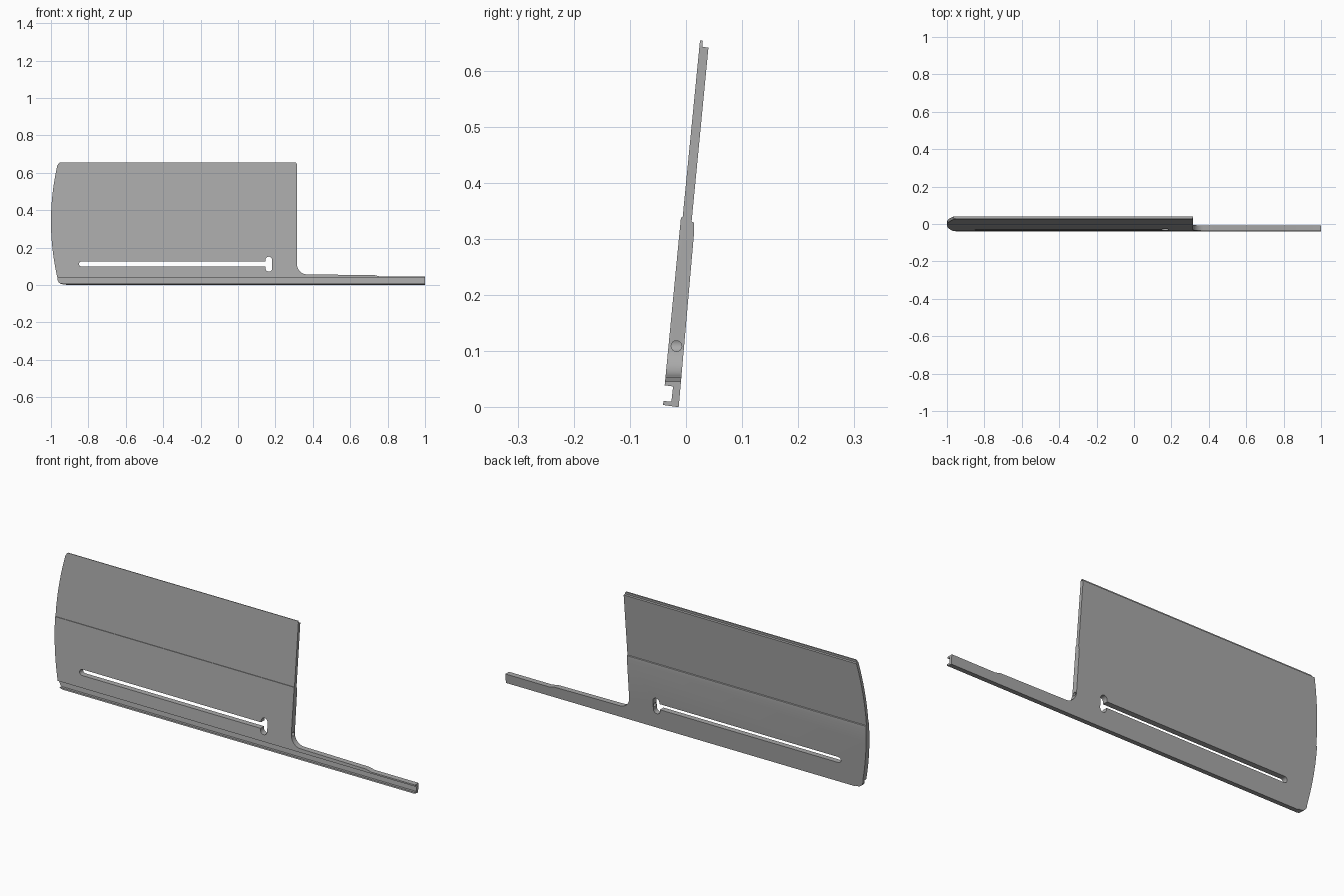
import bpy, bmesh, math
from mathutils import Vector

cube = bpy.data.objects.get("Cube")
if cube:
    bpy.data.objects.remove(cube, do_unlink=True)

mat = bpy.data.materials.new("plain grey")
mat.use_nodes = True
grey = (0.4, 0.4, 0.4, 1)
mat.diffuse_color = grey
mat.node_tree.nodes["Principled BSDF"].inputs["Base Color"].default_value = grey


def prism(name, points, axis, start, end):
    """Extrude a closed outline along x (points are y, z) or y (points are x, z)."""
    bm = bmesh.new()
    place = (lambda a, b: (start, a, b)) if axis == "x" else (lambda a, b: (a, start, b))
    face = bm.faces.new([bm.verts.new(place(a, b)) for a, b in points])
    new = bmesh.ops.extrude_face_region(bm, geom=[face])["geom"]
    move = Vector((end - start, 0, 0)) if axis == "x" else Vector((0, end - start, 0))
    bmesh.ops.translate(bm, vec=move, verts=[v for v in new if isinstance(v, bmesh.types.BMVert)])
    bmesh.ops.recalc_face_normals(bm, faces=bm.faces)
    mesh = bpy.data.meshes.new(name)
    bm.to_mesh(mesh)
    bm.free()
    obj = bpy.data.objects.new(name, mesh)
    bpy.context.collection.objects.link(obj)
    mesh.materials.append(mat)
    return obj


def arc(cx, cz, r, a0, a1, n=8):
    angles = [math.radians(a0 + (a1 - a0) * i / n) for i in range(n + 1)]
    return [(cx + r * math.cos(a), cz + r * math.sin(a)) for a in angles]


def stadium(x0, x1, z0, z1):
    """Rounded slot outline, along whichever side is longer."""
    if x1 - x0 > z1 - z0:
        r, c = (z1 - z0) / 2, (z0 + z1) / 2
        return arc(x1 - r, c, r, -90, 90) + arc(x0 + r, c, r, 90, 270)
    r, c = (x1 - x0) / 2, (x0 + x1) / 2
    return arc(c, z1 - r, r, 0, 180) + arc(c, z0 + r, r, 180, 360)


def cut(obj, tool, operation):
    mod = obj.modifiers.new("cut", "BOOLEAN")
    mod.operation, mod.solver, mod.object = operation, "EXACT", tool
    bpy.context.view_layer.objects.active = obj
    bpy.ops.object.modifier_apply(modifier=mod.name)
    bpy.data.objects.remove(tool, do_unlink=True)


# Leaning section with lower channel, thinner upper half and a rebated top edge
section = [(-.041, .004), (-.040, .011), (-.026, .010), (-.023, .037), (-.038, .039),
           (-.009, .338), (-.006, .338), (.025, .654), (.030, .653), (.029, .642),
           (.040, .641), (.010, .331), (.014, .329), (.0145, .312), (-.013, 0)]
plate = prism("slotted_plate", section, "x", -1.1, 1)

# Front silhouette: bowed left end, square right end, filleted into the long bar
bow = [(-1 + .034 * ((z - .34) / .3) ** 2, z) for z in [.64 - .05 * i for i in range(13)]]
outline = [(.308, .66), (.315, .645)] + arc(.37, .112, .055, 180, 270)
outline += [(.73, .053), (.76, .046), (1.1, .046), (1.1, -.1), (-.92, -.1), (-.92, .004)]
outline += arc(-.935, .035, .031, 270, 190, 5)
outline += bow[::-1] + [(-.956, .653), (-.95, .66)]
cut(plate, prism("outline_tool", outline, "y", -.2, .2), "INTERSECT")

# Long slot, its upright keyhole end, and the bore in the right edge
cut(plate, prism("slot_tool", stadium(-.85, .17, .098, .127), "y", -.2, .2), "DIFFERENCE")
cut(plate, prism("keyhole_tool", stadium(.147, .183, .072, .152), "y", -.2, .2), "DIFFERENCE")
cut(plate, prism("bore_tool", arc(-.017, .109, .0095, 0, 337.5, 15), "x", .165, .4), "DIFFERENCE")

bpy.ops.object.select_all(action="DESELECT")
plate.select_set(True)
bpy.context.view_layer.objects.active = plate
bpy.ops.object.shade_smooth_by_angle(angle=math.radians(25))
